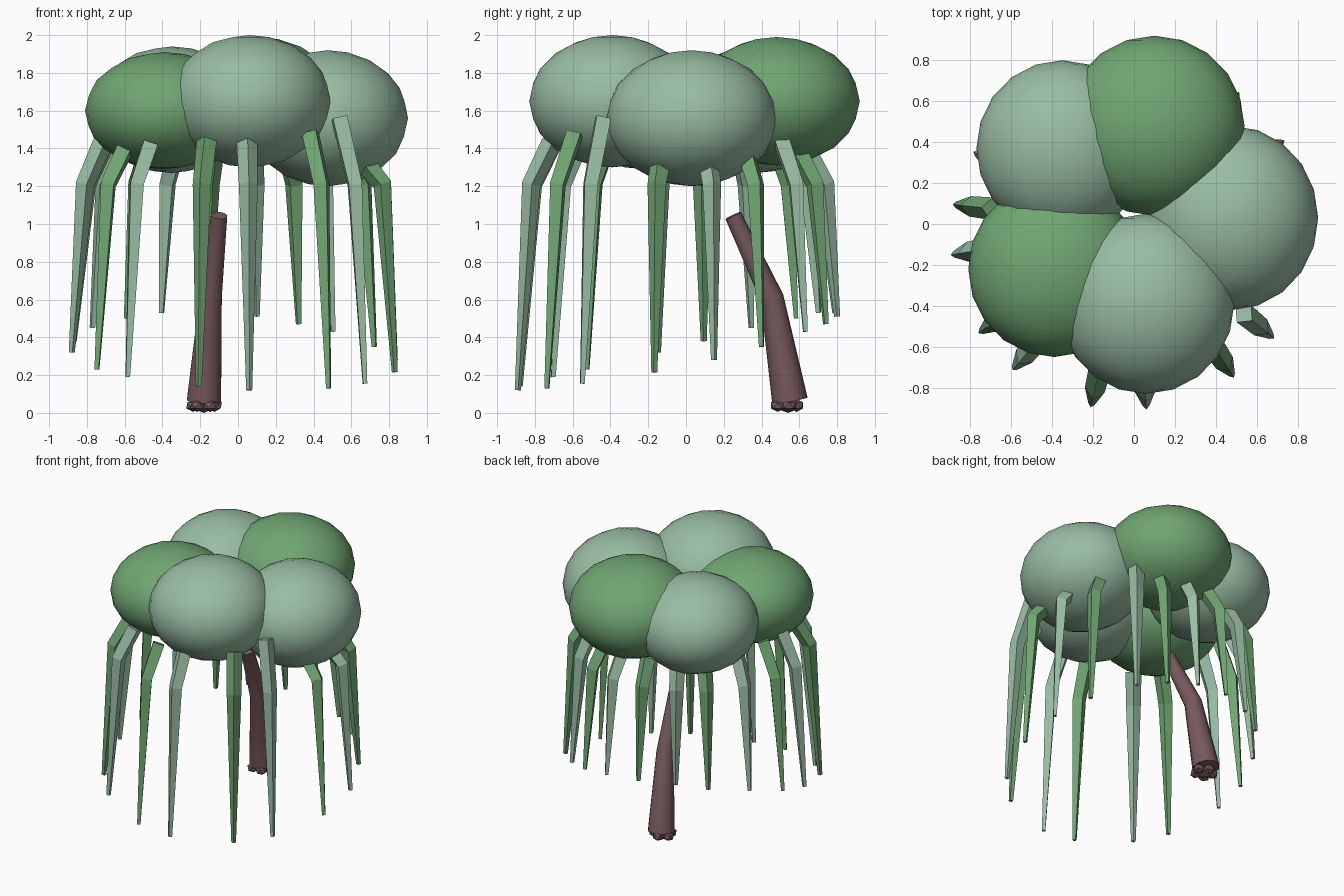
import bpy, bmesh, math
from mathutils import Vector

if "Cube" in bpy.data.objects:
    bpy.data.objects.remove(bpy.data.objects["Cube"])


def material(name, rgb):
    m = bpy.data.materials.new(name)
    m.diffuse_color = (*rgb, 1)
    m.use_nodes = True
    m.node_tree.nodes["Principled BSDF"].inputs["Base Color"].default_value = m.diffuse_color
    return m


GREEN = material("leaf green", (0.163, 0.38, 0.17))
SAGE = material("pale sage", (0.318, 0.507, 0.367))
BARK = material("bark brown", (0.187, 0.100, 0.107))


def finish(name, bm, mat, smooth=False):
    bmesh.ops.recalc_face_normals(bm, faces=bm.faces)
    for f in bm.faces:
        f.smooth = smooth and len(f.verts) <= 4
    me = bpy.data.meshes.new(name)
    bm.to_mesh(me)
    bm.free()
    me.materials.append(mat)
    ob = bpy.data.objects.new(name, me)
    bpy.context.collection.objects.link(ob)
    return ob


def blob(name, centre, radii, mat, subdiv=3, smooth=True):
    bm = bmesh.new()
    bmesh.ops.create_icosphere(bm, subdivisions=subdiv, radius=1)
    for v in bm.verts:
        v.co = Vector(c + r * k for c, r, k in zip(centre, radii, v.co))
    return finish(name, bm, mat, smooth)


def tube(name, points, radii, sides, outward, mat, smooth=False):
    """Tapered tube along points; one corner of each ring faces outward."""
    bm = bmesh.new()
    pts = [Vector(p) for p in points]
    rings = []
    for i, (p, r) in enumerate(zip(pts, radii)):
        before = (p - pts[i - 1]).normalized() if i else Vector()
        after = (pts[i + 1] - p).normalized() if i < len(pts) - 1 else Vector()
        t = (before + after).normalized()
        u = (outward - t * outward.dot(t)).normalized()
        w = t.cross(u)
        rings.append([bm.verts.new(p + r * (u * math.cos(a) + w * math.sin(a)))
                      for a in (2 * math.pi * k / sides for k in range(sides))])
    for a, b in zip(rings, rings[1:]):
        for k in range(sides):
            n = (k + 1) % sides
            bm.faces.new((a[k], a[n], b[n], b[k]))
    bm.faces.new(rings[0])
    bm.faces.new(rings[-1])
    return finish(name, bm, mat, smooth)


# Canopy of five overlapping clumps
blob("front_canopy", (0.06, -0.39, 1.65), (0.43, 0.44, 0.35), SAGE)
blob("right_canopy", (0.475, 0.03, 1.56), (0.425, 0.45, 0.36), SAGE)
blob("back_canopy", (0.10, 0.48, 1.65), (0.44, 0.44, 0.34), GREEN)
blob("back_left_canopy", (-0.35, 0.37, 1.605), (0.42, 0.43, 0.335), SAGE)
blob("front_left_canopy", (-0.39, -0.22, 1.60), (0.42, 0.43, 0.31), GREEN)

# Ring of hanging branches, alternating colours: tip x, y, z and top z
tips = [(0.06, -0.90, 0.12, 1.43), (0.485, -0.745, 0.13, 1.48),
        (0.68, -0.555, 0.155, 1.56), (0.84, -0.17, 0.215, 1.33),
        (0.84, 0.15, 0.28, 1.33), (0.73, 0.405, 0.35, 1.37),
        (0.51, 0.64, 0.43, 1.44), (0.325, 0.75, 0.47, 1.38),
        (0.10, 0.81, 0.51, 1.38), (-0.16, 0.80, 0.53, 1.38),
        (-0.41, 0.71, 0.53, 1.40), (-0.60, 0.59, 0.50, 1.42),
        (-0.78, 0.35, 0.45, 1.42), (-0.88, 0.095, 0.38, 1.45),
        (-0.89, -0.15, 0.32, 1.46), (-0.755, -0.53, 0.23, 1.40),
        (-0.59, -0.71, 0.19, 1.42), (-0.21, -0.89, 0.14, 1.44)]
for i, (x, y, z, top) in enumerate(tips):
    out = Vector((x, y, 0)).normalized()
    tip = Vector((x, y, z)) - out * 0.01
    start = Vector((x * 0.79, y * 0.79, top))
    bend = Vector((x * 0.91, y * 0.91, 1.21))
    tube(f"hanging_branch_{i + 1}", (start, bend, tip), (0.055, 0.05, 0.016),
         4, out, SAGE if i % 2 == 0 else GREEN)

# Leaning trunk
trunk = tube("trunk", ((-0.18, 0.55, 0.065), (-0.145, 0.455, 0.61), (-0.10, 0.25, 1.045)),
             (0.095, 0.062, 0.045), 10, Vector((0, 1, 0)), BARK, True)

# Small knobbly roots under the trunk
for i in range(5):
    a = 2 * math.pi * i / 5 + 0.3
    blob(f"root_{i + 1}", (-0.18 + 0.06 * math.cos(a), 0.53 + 0.055 * math.sin(a), 0.04),
         (0.042, 0.042, 0.035), BARK, 1, False)
blob("root_core", (-0.18, 0.54, 0.035), (0.06, 0.06, 0.035), BARK, 1, False)
